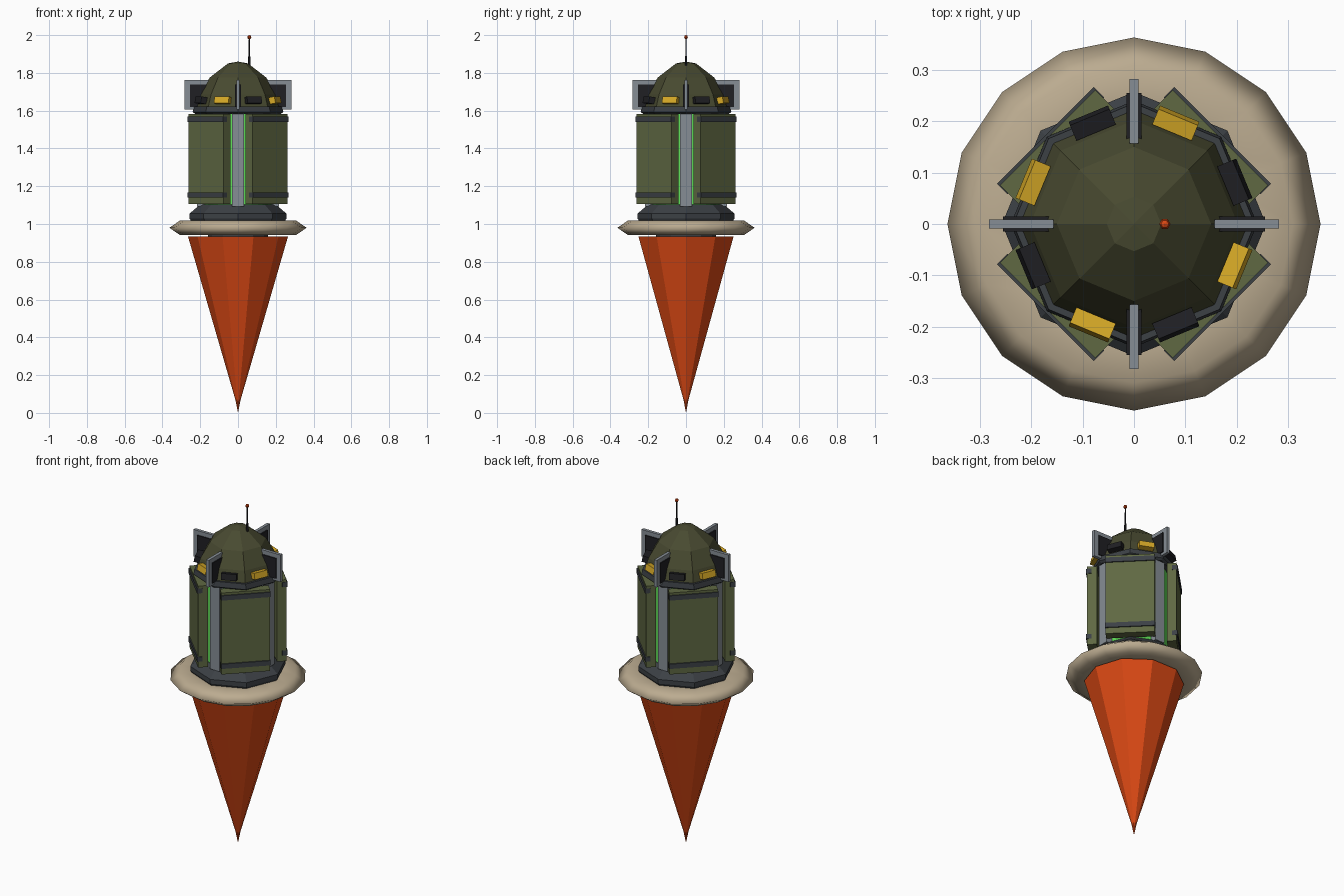
import bpy, bmesh, math
from mathutils import Matrix, Vector

if "Cube" in bpy.data.objects:
    bpy.data.objects.remove(bpy.data.objects["Cube"])


def material(name, rgb):
    m = bpy.data.materials.new(name)
    m.diffuse_color = (*rgb, 1)
    m.use_nodes = True
    m.node_tree.nodes["Principled BSDF"].inputs["Base Color"].default_value = m.diffuse_color
    return m


ORANGE = material("orange red", (0.70, 0.065, 0.007))
OLIVE = material("olive green", (0.115, 0.14, 0.055))
DARK_OLIVE = material("dark olive", (0.065, 0.068, 0.030))
SAND = material("sand", (0.50, 0.41, 0.28))
SLATE = material("dark slate", (0.045, 0.052, 0.060))
STEEL = material("light steel", (0.24, 0.27, 0.30))
YELLOW = material("amber yellow", (0.68, 0.40, 0.02))
BLACK = material("near black", (0.014, 0.014, 0.017))
GREEN = material("bright green", (0.12, 0.75, 0.10))


def finish(name, bm, mat):
    bmesh.ops.recalc_face_normals(bm, faces=bm.faces)
    me = bpy.data.meshes.new(name)
    bm.to_mesh(me)
    bm.free()
    me.materials.append(mat)
    ob = bpy.data.objects.new(name, me)
    bpy.context.collection.objects.link(ob)
    return ob


def lathe(name, profile, sides, mat, x=0.0, closed=False):
    """Revolve (radius, z) points; zero radius makes a pole, open ends are capped."""
    bm = bmesh.new()
    rings = []
    for r, z in profile:
        if r == 0:
            rings.append([bm.verts.new((x, 0, z))])
        else:
            angles = [2 * math.pi * i / sides for i in range(sides)]
            rings.append([bm.verts.new((x + r * math.cos(a), r * math.sin(a), z)) for a in angles])
    pairs = list(zip(rings, rings[1:]))
    if closed:
        pairs.append((rings[-1], rings[0]))
    for low, high in pairs:
        for i in range(sides):
            j = (i + 1) % sides
            if len(low) == 1:
                bm.faces.new((low[0], high[j], high[i]))
            elif len(high) == 1:
                bm.faces.new((low[i], low[j], high[0]))
            else:
                bm.faces.new((low[i], low[j], high[j], high[i]))
    if not closed:
        for ring in (rings[0], rings[-1]):
            if len(ring) > 1:
                bm.faces.new(ring)
    return finish(name, bm, mat)


def radial_box(name, angle, r0, r1, width, z0, z1, mat, tilt=0.0):
    """Box spanning radius r0..r1, turned about the vertical axis."""
    bm = bmesh.new()
    place = (Matrix.Rotation(math.radians(angle), 4, 'Z')
             @ Matrix.Translation(((r0 + r1) / 2, 0, (z0 + z1) / 2))
             @ Matrix.Rotation(math.radians(tilt), 4, 'Y')
             @ Matrix.Diagonal(Vector((r1 - r0, width, z1 - z0, 1))))
    bmesh.ops.create_cube(bm, size=1, matrix=place)
    return finish(name, bm, mat)


# Pointed lower cone with a fine tip
lathe("nose_cone", [(0, 0), (0.014, 0.07), (0.265, 0.935)], 10, ORANGE)

# Hub joining cone, float ring and collar
lathe("hub", [(0.16, 0.93), (0.16, 1.03)], 12, SLATE)

# Flattened float ring
ring = [(0.255 + 0.108 * math.cos(k * math.pi / 3),
         0.98 + 0.043 * math.sin(k * math.pi / 3)) for k in range(6)]
float_ring = lathe("float_ring", ring, 16, SAND, closed=True)
for p in float_ring.data.polygons:
    p.use_smooth = True

# Octagonal collar
lathe("collar", [(0.245, 1.01), (0.257, 1.03), (0.257, 1.055), (0.20, 1.103)], 8, SLATE)

# Glowing core behind the panels
lathe("core", [(0.184, 1.10), (0.184, 1.59)], 16, GREEN)

# Armour panels with straps on the diagonals, struts and fins on the axes
for k in range(4):
    diag, axis = 45 + 90 * k, 90 * k
    radial_box(f"panel_{k}", diag, 0.186, 0.238, 0.262, 1.105, 1.582, OLIVE)
    for label, z in (("lower", 1.14), ("upper", 1.54)):
        radial_box(f"{label}_strap_{k}", diag, 0.215, 0.244, 0.266, z, z + 0.028, SLATE)
    radial_box(f"strut_{k}", axis, 0.165, 0.216, 0.062, 1.093, 1.584, STEEL)
    radial_box(f"fin_{k}", axis, 0.157, 0.282, 0.018, 1.605, 1.763, STEEL)
    radial_box(f"fin_inset_{k}", axis, 0.165, 0.255, 0.030, 1.62, 1.738, BLACK)

# Dome and its rim
lathe("dome_rim", [(0.225, 1.582), (0.24, 1.592), (0.235, 1.622)], 8, SLATE)
lathe("dome", [(0.224, 1.615), (0.202, 1.685), (0.15, 1.775), (0.053, 1.85), (0, 1.86)],
      8, DARK_OLIVE)

# Alternating lamps and ports around the dome base
for k in range(8):
    name, mat = (f"port_{k}", BLACK) if k % 2 == 0 else (f"lamp_{k}", YELLOW)
    radial_box(name, 22.5 + 45 * k, 0.196, 0.229, 0.083, 1.637, 1.673, mat, tilt=-12)

# Antenna with a ball on top
lathe("antenna", [(0.007, 1.84), (0.006, 1.885), (0.004, 1.89), (0.003, 1.985)], 6, BLACK, x=0.06)
ball = [(0.011 * math.sin(k * math.pi / 4), 1.989 - 0.011 * math.cos(k * math.pi / 4))
        for k in range(1, 4)]
lathe("antenna_ball", [(0, 1.978)] + ball + [(0, 2.0)], 6, ORANGE, x=0.06)
